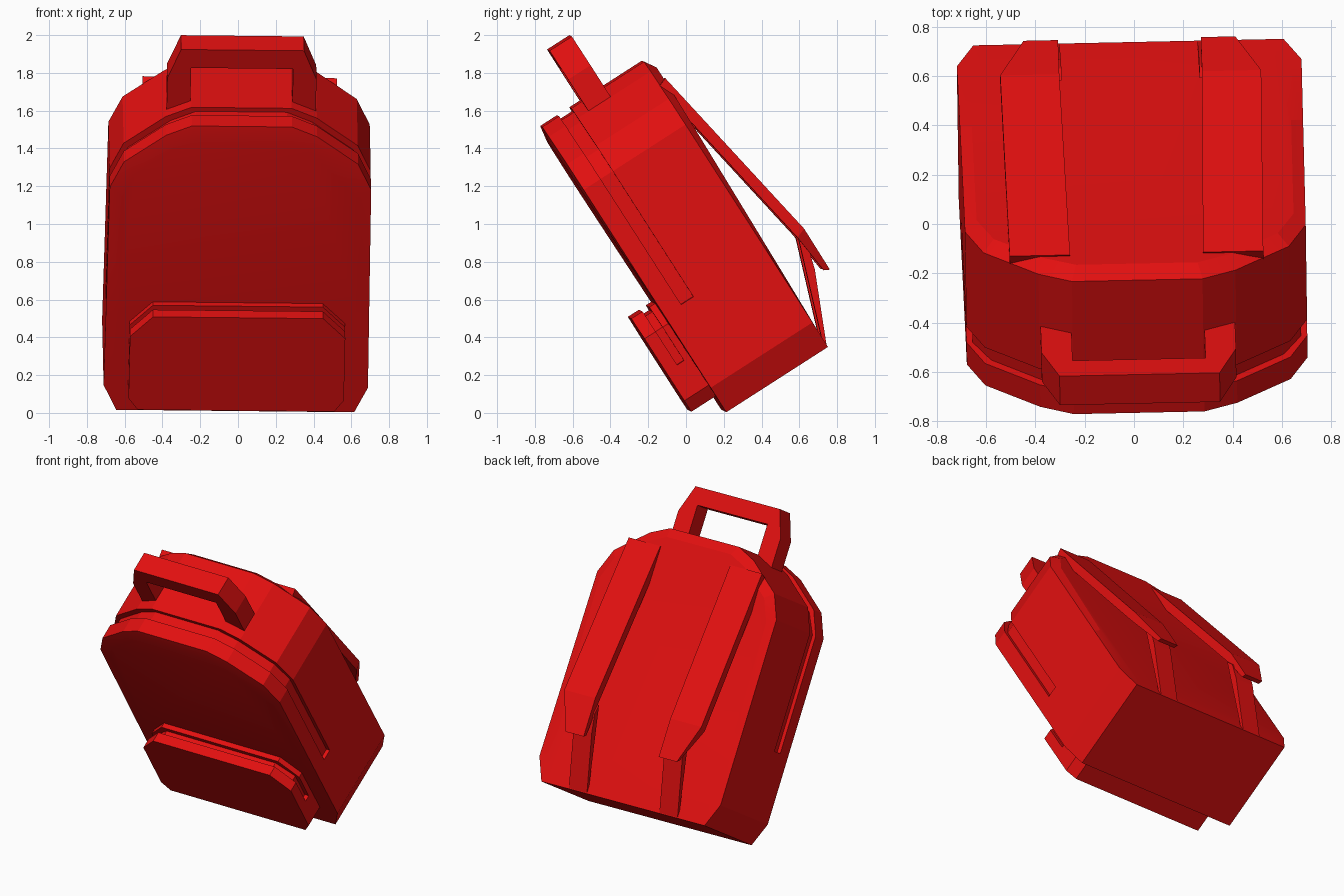
import bpy, bmesh, math
from mathutils import Euler, Matrix

cube = bpy.data.objects.get("Cube")
if cube:
    bpy.data.objects.remove(cube)

red = bpy.data.materials.new("red_fabric")
red.use_nodes = True
red.diffuse_color = (0.76, 0.005, 0.005, 1)
red.node_tree.nodes["Principled BSDF"].inputs["Base Color"].default_value = red.diffuse_color

# Every part is built upright (x across, y deep, z high), then leaned forward
LEAN = Matrix.Translation((-0.015, 0.2, 0.01)) @ Euler(
    [math.radians(a) for a in (32.7, 0.6, 1.2)]).to_matrix().to_4x4()


def finish(name, bm, smooth=0):
    bmesh.ops.remove_doubles(bm, verts=bm.verts, dist=0.0005)
    bmesh.ops.recalc_face_normals(bm, faces=bm.faces)
    mesh = bpy.data.meshes.new(name)
    bm.to_mesh(mesh)
    bm.free()
    mesh.materials.append(red)
    obj = bpy.data.objects.new(name, mesh)
    bpy.context.collection.objects.link(obj)
    obj.matrix_world = LEAN
    if smooth:
        bpy.ops.object.select_all(action='DESELECT')
        obj.select_set(True)
        bpy.context.view_layer.objects.active = obj
        bpy.ops.object.shade_smooth_by_angle(angle=math.radians(smooth))
    return obj


def loft(name, rings, smooth=0):
    """Skin a list of equal rings of points and close both ends."""
    bm = bmesh.new()
    loops = [[bm.verts.new(p) for p in ring] for ring in rings]
    n = len(loops[0])
    for a, b in zip(loops, loops[1:]):
        for i in range(n):
            j = (i + 1) % n
            bm.faces.new((a[i], a[j], b[j], b[i]))
    bm.faces.new(loops[0])
    bm.faces.new(loops[-1])
    return finish(name, bm, smooth)


def mirrored(half):
    return half + [(-x, z) for x, z in reversed(half)]


def zipped_bag(name, half, front, back, zip_front, zip_back, zip_end, depth,
               front_bulge=0, back_bulge=0):
    """Pouch with a recessed zip channel that stops at zip_end on the sides."""
    outline = mirrored(half)
    wide = max(x for x, z in half)
    high = max(z for x, z in half)

    def ring(y, d=0):
        pts = []
        for x, z in outline:
            if z > zip_end + 0.001:
                if abs(x) < 0.95 * wide:
                    z -= d
                x -= math.copysign(d, x)
            pts.append((x, y, z))
        return pts

    def cap(y, bulge, scale):
        mid = high / 2
        return [(x * scale, y + bulge * z / high, mid + (z - mid) * scale)
                for x, z in outline]

    rings = [ring(front), ring(zip_front), ring(zip_front, depth),
             ring(zip_back, depth), ring(zip_back), ring(back)]
    if front_bulge:
        rings.insert(0, cap(front, -front_bulge, 0.9))
    if back_bulge:
        rings.append(cap(back, back_bulge, 0.93))
    return loft(name, rings, 12)


# Main compartment
zipped_bag("main_compartment",
           [(0.265, 1.79), (0.40, 1.73), (0.62, 1.56), (0.692, 1.40),
            (0.697, 0.612), (0.697, 0.61), (0.70, 0.155), (0.63, 0)],
           0, 0.64, 0.106, 0.183, 0.61, 0.025, 0.015, 0.04)

# Front pocket
zipped_bag("front_pocket",
           [(0.45, 0.685), (0.57, 0.56), (0.57, 0.352), (0.57, 0.35),
            (0.57, 0.17), (0.52, 0.10)],
           -0.153, 0.01, -0.083, -0.04, 0.35, 0.03)

# Carry handle
outer = mirrored([(0.395, 1.70), (0.395, 1.93), (0.325, 2.11)])
inner = mirrored([(0.27, 1.70), (0.27, 1.93), (0.27, 1.995)])
loft("carry_handle",
     [[(ox, 0.25, oz), (ox, 0.39, oz), (ix, 0.39, iz), (ix, 0.25, iz)]
      for (ox, oz), (ix, iz) in zip(outer, inner)])

# Shoulder straps and their lower webbing
for side, label in ((1, "left"), (-1, "right")):
    rows = []
    for z, y, thick, x0, x1 in ((1.66, 0.685, 0.055, 0.27, 0.515),
                                (0.593, 0.873, 0.055, 0.29, 0.53),
                                (0.335, 0.872, 0.03, 0.29, 0.43)):
        zi = z - 0.02 if z > 0.5 else z + 0.015
        rows.append([(side * x0, y, z), (side * x1, y, z),
                     (side * x1, y - thick, zi), (side * x0, y - thick, zi)])
    loft(label + "_shoulder_strap", rows)

    profile = [(0.82, 0.56), (0.84, 0.50), (0.806, 0.38), (0.64, 0.005), (0.635, 0.04)]
    loft(label + "_lower_webbing",
         [[(side * x, y, z) for y, z in profile] for x in (0.28, 0.42)])
